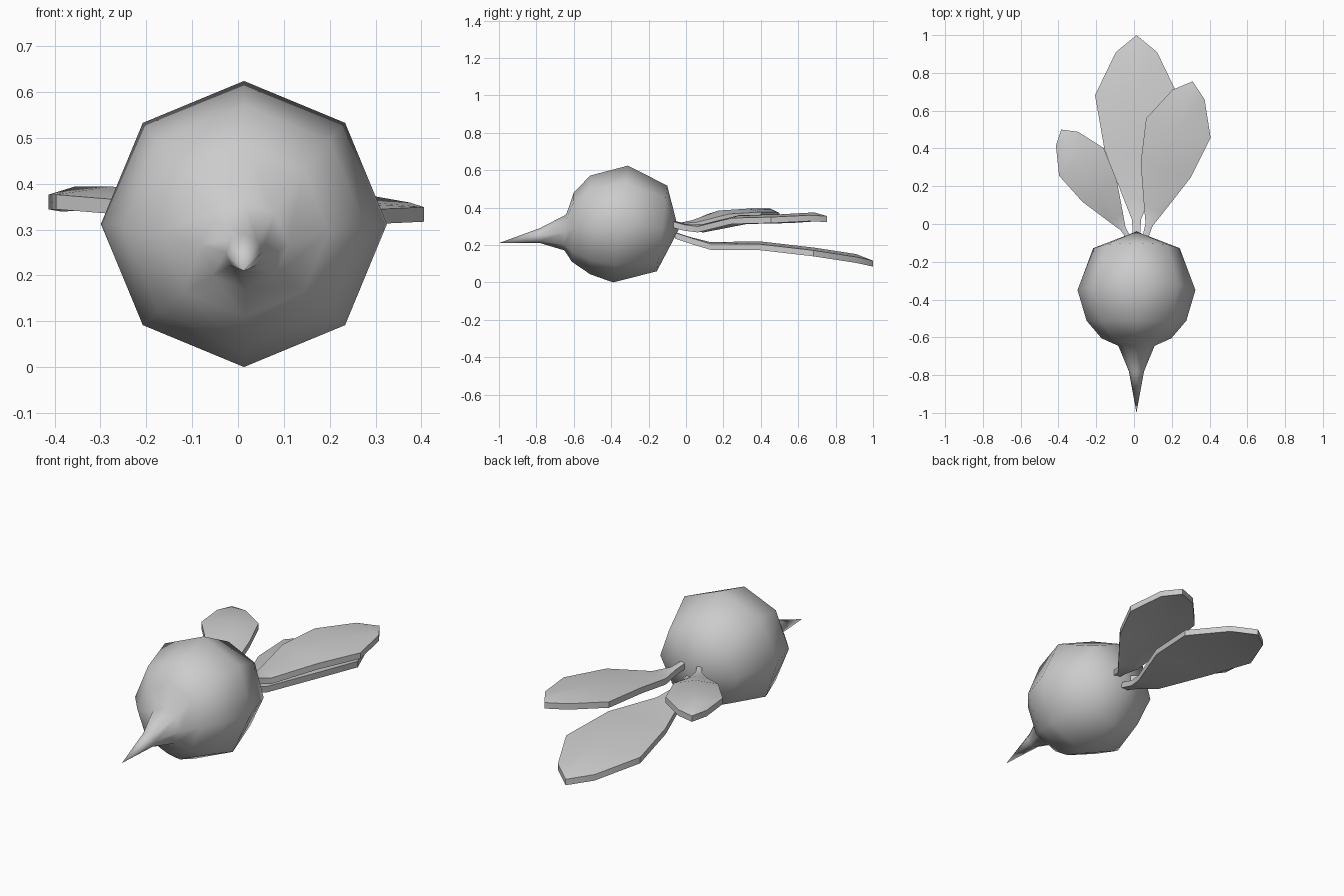
import bpy, bmesh
from math import sin, cos, pi, radians
from mathutils import Vector

cube = bpy.data.objects.get("Cube")
if cube:
    bpy.data.objects.remove(cube)

grey = bpy.data.materials.new("plain grey")
grey.diffuse_color = (0.6, 0.6, 0.6, 1)
grey.use_nodes = True
grey.node_tree.nodes["Principled BSDF"].inputs["Base Color"].default_value = (0.6, 0.6, 0.6, 1)

CENTRE_X = 0.013
SIDES = 8


def finish(bm, name, angle):
    bmesh.ops.recalc_face_normals(bm, faces=bm.faces)
    mesh = bpy.data.meshes.new(name)
    bm.to_mesh(mesh)
    bm.free()
    mesh.materials.append(grey)
    obj = bpy.data.objects.new(name, mesh)
    bpy.context.collection.objects.link(obj)
    bpy.ops.object.select_all(action='DESELECT')
    obj.select_set(True)
    bpy.context.view_layer.objects.active = obj
    bpy.ops.object.shade_smooth_by_angle(angle=radians(angle))
    return obj


# Bulb and tapering root: octagonal rings (y, z, radius, lean)
rings = [(-0.78, 0.25, 0.04, 0), (-0.645, 0.267, 0.096, 0.005),
         (-0.605, 0.295, 0.185, 0.005), (-0.512, 0.307, 0.264, 0),
         (-0.35, 0.312, 0.312, 0.04), (-0.128, 0.288, 0.229, 0.028)]
bm = bmesh.new()
loops = []
for y, z, radius, lean in rings:
    angles = [2 * pi * i / SIDES for i in range(SIDES)]
    loops.append([bm.verts.new((CENTRE_X + radius * cos(a), y + lean * sin(a),
                                z + radius * sin(a))) for a in angles])
root_tip = bm.verts.new((CENTRE_X, -1, 0.21))
crown = bm.verts.new((CENTRE_X, -0.04, 0.28))
for i in range(SIDES):
    j = (i + 1) % SIDES
    for a, b in zip(loops, loops[1:]):
        bm.faces.new((a[i], a[j], b[j], b[i]))
    bm.faces.new((root_tip, loops[0][j], loops[0][i]))
    bm.faces.new((crown, loops[-1][i], loops[-1][j]))
finish(bm, "bulb_and_root", 180)

# Leaf outline shared by all leaves: (distance along, half width) per unit length
OUTLINE = [(0, 0.018), (0.08, 0.023), (0.18, 0.063), (0.43, 0.16),
           (0.7, 0.207), (0.915, 0.103), (1, 0)]


def leaf(name, base, tip, heights, ridge, thickness=0.032):
    base, tip = Vector(base), Vector(tip)
    along = tip - base
    across = Vector((along.y, -along.x))
    bm = bmesh.new()
    rows = []
    for (t, w), z in zip(OUTLINE, heights):
        sides = (-1, 0, 1) if w else (0,)
        row = []
        for s in sides:
            p = base + along * t + across * (w * s)
            lift = ridge * min(1, w / 0.1) if s == 0 else 0
            row.append(bm.verts.new((p.x, p.y, z + lift + thickness / 2)))
        rows.append(row)
    for a, b in zip(rows, rows[1:]):
        for k in (0, 1):
            if len(b) == 3:
                bm.faces.new((a[k], a[k + 1], b[k + 1], b[k]))
            else:
                bm.faces.new((a[k], a[k + 1], b[0]))
    # Give the blade its thickness downward
    made = bmesh.ops.extrude_face_region(bm, geom=bm.faces[:], use_keep_orig=True)
    lower = [v for v in made["geom"] if isinstance(v, bmesh.types.BMVert)]
    bmesh.ops.translate(bm, verts=lower, vec=(0, 0, -thickness))
    finish(bm, name, 30)


leaf("middle_leaf", (0.013, -0.06), (0.013, 1.0),
     (0.25, 0.222, 0.19, 0.188, 0.155, 0.12, 0.1), 0.015)
leaf("left_leaf", (0.06, -0.07), (0.31, 0.755),
     (0.31, 0.292, 0.283, 0.328, 0.333, 0.343, 0.338), 0.015)
leaf("right_leaf", (-0.03, -0.07), (-0.385, 0.5),
     (0.31, 0.3, 0.305, 0.35, 0.36, 0.36, 0.355), 0.018)
